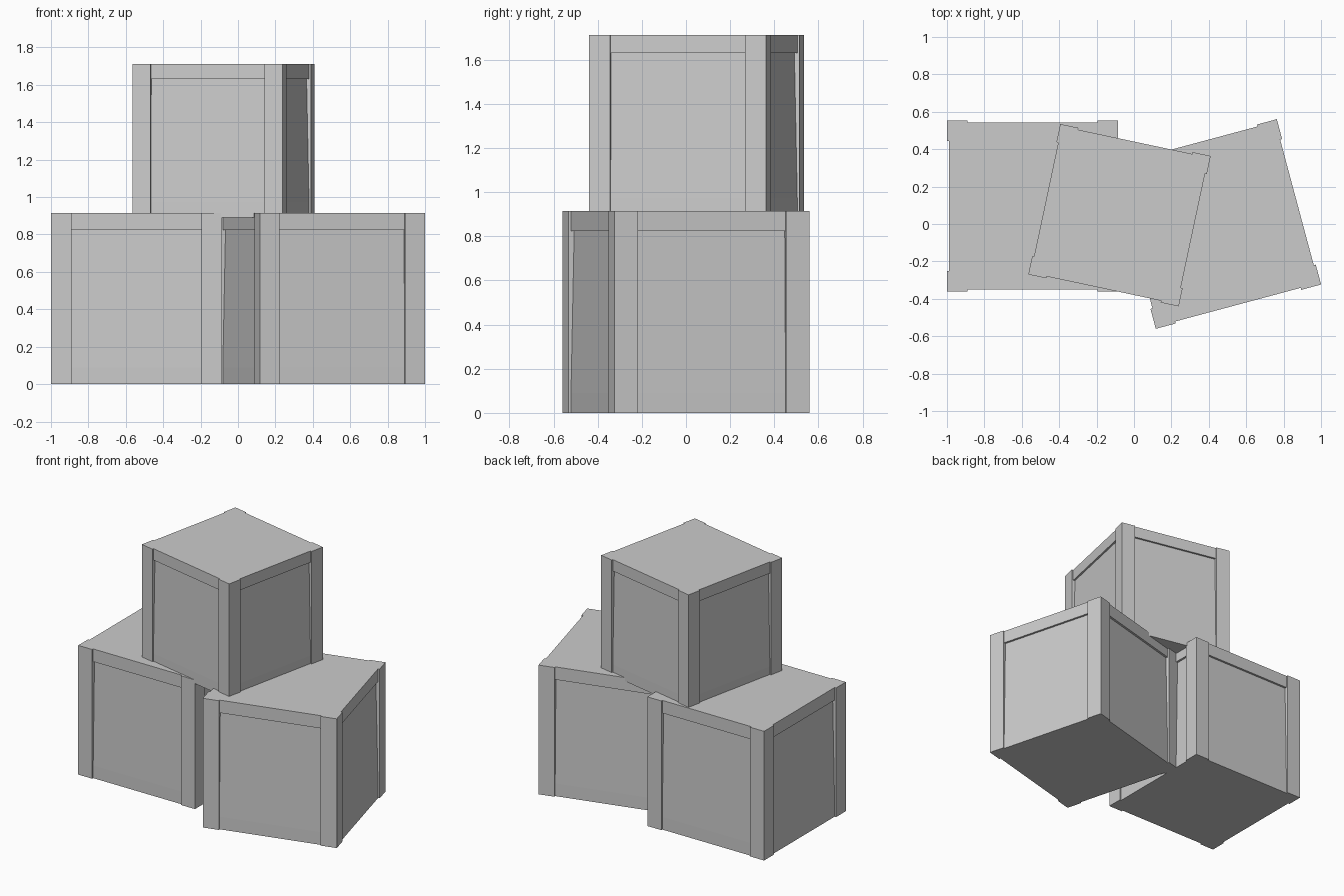
import bpy, bmesh
from math import radians
from mathutils import Matrix

if "Cube" in bpy.data.objects:
    bpy.data.objects.remove(bpy.data.objects["Cube"])

S = 0.915        # crate side
POST = 0.11      # corner post width
LIP = 0.011      # how far posts stand proud of the rails
RAIL = 0.09      # rail height
INSET = 0.015    # panel recess below the top rail


def add_box(bm, cx, cy, z0, z1, w, top_w=None):
    """Square block, optionally narrower at the top."""
    k = (top_w or w) / w
    verts = bmesh.ops.create_cube(bm, size=1)["verts"]
    for v in verts:
        f = k if v.co.z > 0 else 1
        v.co = (cx + v.co.x * w * f, cy + v.co.y * w * f, z1 if v.co.z > 0 else z0)


def make_part(name, boxes, matrix):
    bm = bmesh.new()
    for b in boxes:
        add_box(bm, *b)
    mesh = bpy.data.meshes.new(name)
    bm.to_mesh(mesh)
    bm.free()
    ob = bpy.data.objects.new(name, mesh)
    bpy.context.collection.objects.link(ob)
    ob.matrix_world = matrix


def make_crate(name, x, y, z, size, angle):
    m = (Matrix.Translation((x, y, z)) @ Matrix.Rotation(radians(angle), 4, 'Z')
         @ Matrix.Scale(size / S, 4))
    body = S - 2 * LIP
    p = (S - POST) / 2
    # corner posts
    make_part(name + "_posts",
              [(sx * p, sy * p, 0, S, POST) for sx in (-1, 1) for sy in (-1, 1)], m)
    # bottom rails, leaning panels, top rails with lid
    make_part(name + "_body",
              [(0, 0, 0, RAIL, body),
               (0, 0, RAIL, S - RAIL, body, body - 2 * INSET),
               (0, 0, S - RAIL, S, body)], m)


make_crate("left_crate", -0.5425, 0.097, 0, S, 0)
make_crate("right_crate", 0.44, 0.0, 0, S, 15)
# top crate sits slightly sunk into the lower two
make_crate("top_crate", -0.0775, 0.047, 0.89, 0.822, -12)
